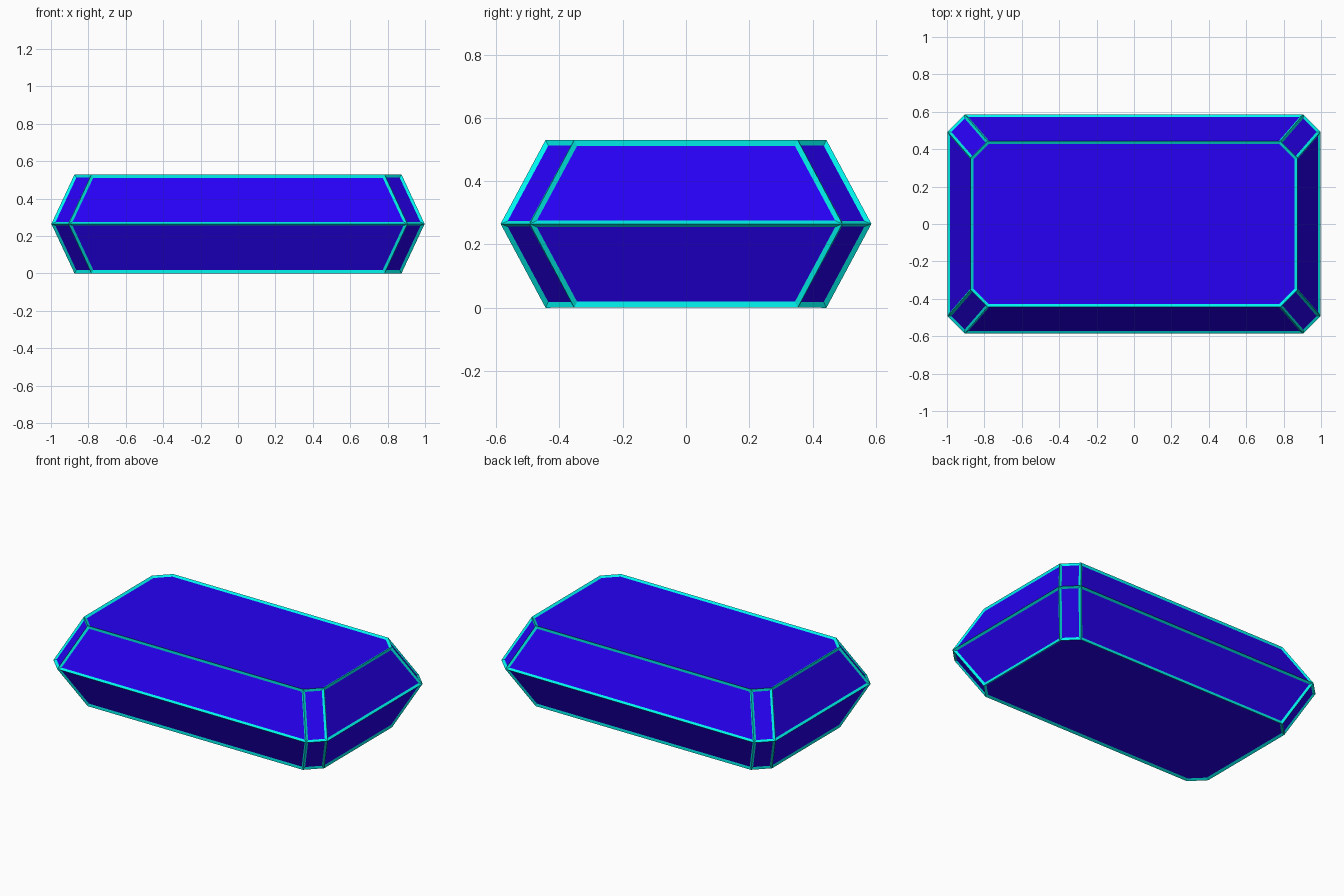
import bpy, bmesh

if "Cube" in bpy.data.objects:
    bpy.data.objects.remove(bpy.data.objects["Cube"])

def material(name, color):
    m = bpy.data.materials.new(name)
    m.diffuse_color = color
    m.use_nodes = True
    m.node_tree.nodes["Principled BSDF"].inputs["Base Color"].default_value = m.diffuse_color
    return m

def octagon(bm, hx, hy, cut, z):
    # Rectangle with clipped corners, counter-clockwise
    pts = [(hx, -hy + cut), (hx, hy - cut), (hx - cut, hy), (cut - hx, hy),
           (-hx, hy - cut), (-hx, cut - hy), (cut - hx, -hy), (hx - cut, -hy)]
    return [bm.verts.new((x, y, z)) for x, y in pts]

def gem(name, mat):
    bm = bmesh.new()
    rings = [octagon(bm, 0.868, 0.438, 0.087, 0.009),
             octagon(bm, 0.988, 0.576, 0.087, 0.265),
             octagon(bm, 0.868, 0.438, 0.087, 0.521)]
    for a, b in zip(rings, rings[1:]):
        for i in range(8):
            j = (i + 1) % 8
            bm.faces.new((a[i], a[j], b[j], b[i]))
    bm.faces.new(rings[0][::-1])
    bm.faces.new(rings[-1])
    me = bpy.data.meshes.new(name)
    bm.to_mesh(me)
    bm.free()
    me.materials.append(mat)
    ob = bpy.data.objects.new(name, me)
    bpy.context.collection.objects.link(ob)
    return ob

# Faceted solid body
gem("gem_body", material("deep_blue", (0.02, 0.0, 0.9, 1)))

# Raised trim running along every edge
trim = gem("edge_trim", material("cyan", (0.0, 0.9, 0.85, 1)))
wire = trim.modifiers.new("edges", 'WIREFRAME')
wire.thickness = 0.022
wire.offset = 0
wire.use_even_offset = True
wire.use_replace = True
